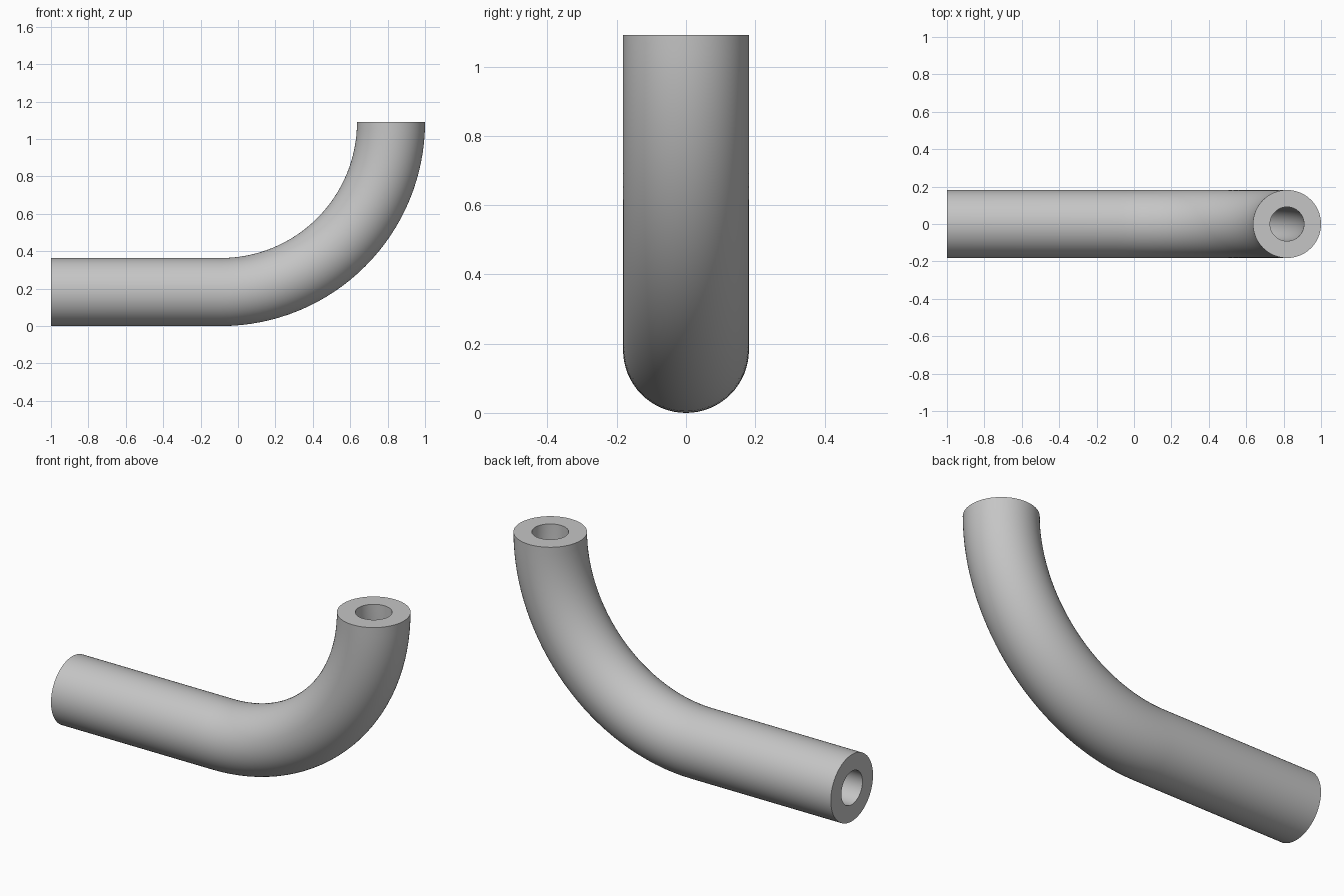
import bpy
import bmesh
from math import cos, sin, pi
from mathutils import Vector

if "Cube" in bpy.data.objects:
    bpy.data.objects.remove(bpy.data.objects["Cube"], do_unlink=True)

UNIT = 1 / 11
OUTER, BORE = 2 * UNIT, UNIT
BEND = 10 * UNIT
SIDES, BEND_STEPS = 64, 32

grey = bpy.data.materials.new("plain_grey")
grey.use_nodes = True
colour = (0.56, 0.56, 0.56, 1)
grey.diffuse_color = colour
grey.node_tree.nodes["Principled BSDF"].inputs["Base Color"].default_value = colour

# Centre line: a straight run along x, then a quarter bend up to vertical
stations = [(Vector((-1, 0, OUTER)), 0)]
for i in range(BEND_STEPS + 1):
    a = i / BEND_STEPS * pi / 2
    centre = Vector((-UNIT + BEND * sin(a), 0, OUTER + BEND * (1 - cos(a))))
    stations.append((centre, a))

bm = bmesh.new()


def ring(centre, angle, radius):
    """Circle of vertices square to the centre line."""
    up = Vector((-sin(angle), 0, cos(angle)))
    side = Vector((0, 1, 0))
    turns = [2 * pi * k / SIDES for k in range(SIDES)]
    return [bm.verts.new(centre + radius * (side * cos(t) + up * sin(t))) for t in turns]


def bridge(a, b):
    for k in range(SIDES):
        n = (k + 1) % SIDES
        bm.faces.new((a[k], a[n], b[n], b[k]))


# Outer wall, bore and the flat annular ends
outer = [ring(c, a, OUTER) for c, a in stations]
inner = [ring(c, a, BORE) for c, a in stations]
for wall in (outer, inner):
    for first, second in zip(wall, wall[1:]):
        bridge(first, second)
for end in (0, -1):
    bridge(outer[end], inner[end])
bmesh.ops.recalc_face_normals(bm, faces=bm.faces)

mesh = bpy.data.meshes.new("bent_pipe")
bm.to_mesh(mesh)
bm.free()
mesh.materials.append(grey)
pipe = bpy.data.objects.new("bent_pipe", mesh)
bpy.context.collection.objects.link(pipe)

# Smooth walls with crisp end rims
bpy.ops.object.select_all(action="DESELECT")
pipe.select_set(True)
bpy.context.view_layer.objects.active = pipe
bpy.ops.object.shade_smooth_by_angle()
